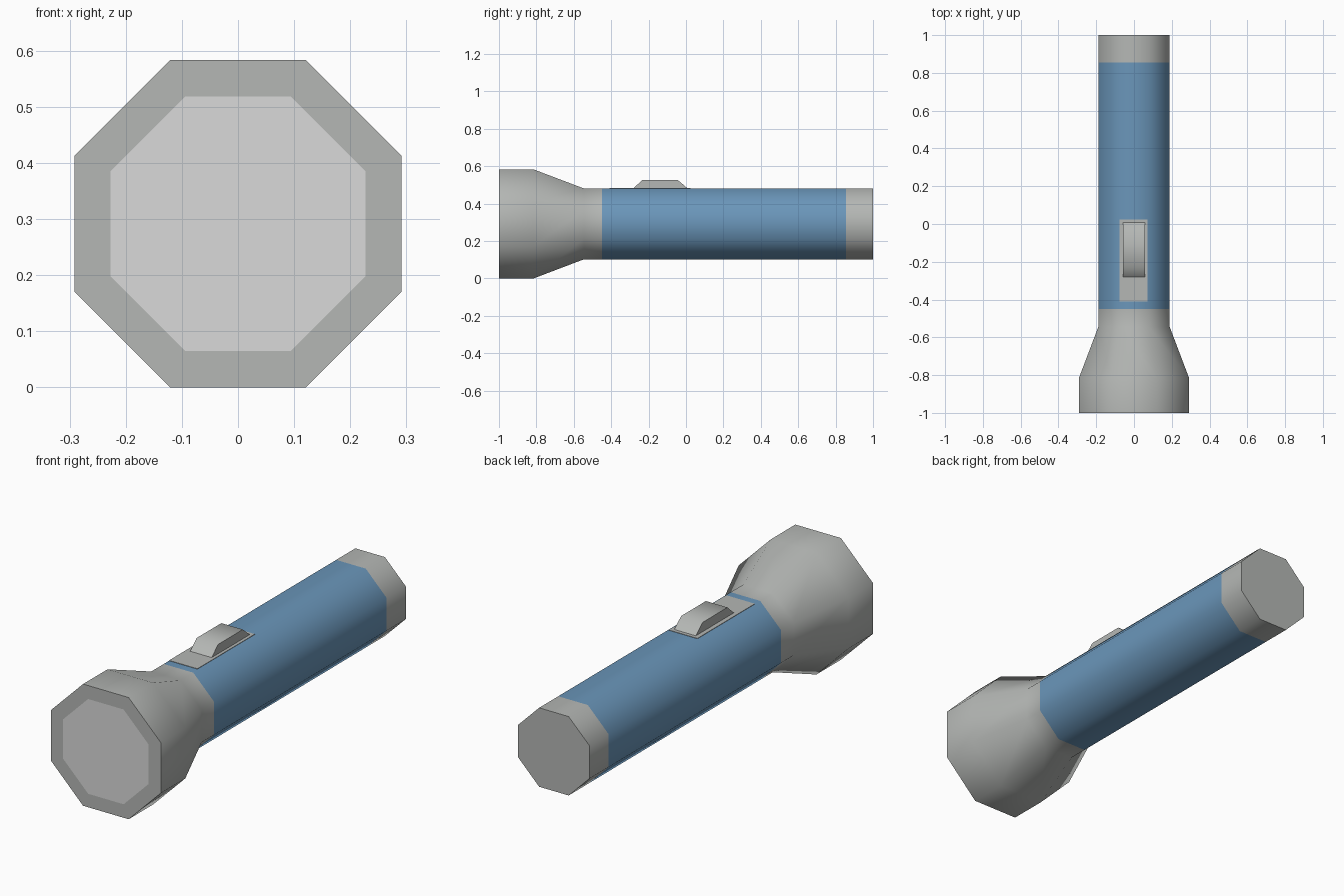
import bpy, bmesh, math

cube = bpy.data.objects.get("Cube")
if cube:
    bpy.data.objects.remove(cube, do_unlink=True)

SIDES = 8
AXIS_Z = 0.2915


def make_material(name, rgb):
    mat = bpy.data.materials.new(name)
    mat.use_nodes = True
    color = (*rgb, 1.0)
    mat.diffuse_color = color
    mat.node_tree.nodes["Principled BSDF"].inputs["Base Color"].default_value = color
    return mat


grey = make_material("grey metal", (0.46, 0.475, 0.46))
blue = make_material("blue grip", (0.145, 0.305, 0.49))
glass = make_material("pale lens", (0.70, 0.70, 0.70))


def finish(name, bm, mats):
    bmesh.ops.recalc_face_normals(bm, faces=bm.faces)
    mesh = bpy.data.meshes.new(name)
    bm.to_mesh(mesh)
    bm.free()
    for mat in mats:
        mesh.materials.append(mat)
    obj = bpy.data.objects.new(name, mesh)
    bpy.context.collection.objects.link(obj)
    bpy.ops.object.select_all(action="DESELECT")
    obj.select_set(True)
    bpy.context.view_layer.objects.active = obj
    bpy.ops.object.shade_smooth_by_angle(angle=math.radians(50))
    return obj


def octagon_loft(name, sections, bands, mats):
    """Loft octagons given as (y, flat-to-axis distance); bands hold material slots."""
    bm = bmesh.new()
    rings = []
    for y, apothem in sections:
        r = apothem / math.cos(math.pi / SIDES)
        angles = [(k + 0.5) * math.tau / SIDES for k in range(SIDES)]
        rings.append([bm.verts.new((r * math.cos(a), y, AXIS_Z + r * math.sin(a)))
                      for a in angles])
    for slot, a, b in zip(bands, rings, rings[1:]):
        for k in range(SIDES):
            n = (k + 1) % SIDES
            bm.faces.new((a[k], a[n], b[n], b[k])).material_index = slot
    bm.faces.new(rings[0]).material_index = len(mats) - 1
    bm.faces.new(rings[-1]).material_index = 0
    return finish(name, bm, mats)


def side_prism(name, profile, half_width, mat, x=0.0):
    """Extrude a (y, z) outline across x."""
    bm = bmesh.new()
    face = bm.faces.new([bm.verts.new((x - half_width, y, z)) for y, z in profile])
    ext = bmesh.ops.extrude_face_region(bm, geom=[face])
    moved = [v for v in ext["geom"] if isinstance(v, bmesh.types.BMVert)]
    bmesh.ops.translate(bm, verts=moved, vec=(2 * half_width, 0, 0))
    return finish(name, bm, [mat])


# Lens, head, collar, grip and tail cap in one lofted shell
octagon_loft(
    "flashlight_body",
    [(-1.0, 0.227), (-1.0, 0.2915), (-0.815, 0.2915), (-0.545, 0.189),
     (-0.45, 0.189), (0.855, 0.189), (1.0, 0.189)],
    [0, 0, 0, 0, 1, 0],
    [grey, blue, glass],
)

# Thin plate under the switch
top = AXIS_Z + 0.189
side_prism("switch_plate",
           [(-0.41, top - 0.002), (0.025, top - 0.002), (0.025, top + 0.002), (-0.41, top + 0.002)],
           0.075, grey, x=-0.003)

# Sliding switch with sloped ends
side_prism("switch",
           [(-0.283, top), (0.01, top), (-0.045, 0.527), (-0.232, 0.527)],
           0.057, grey)
